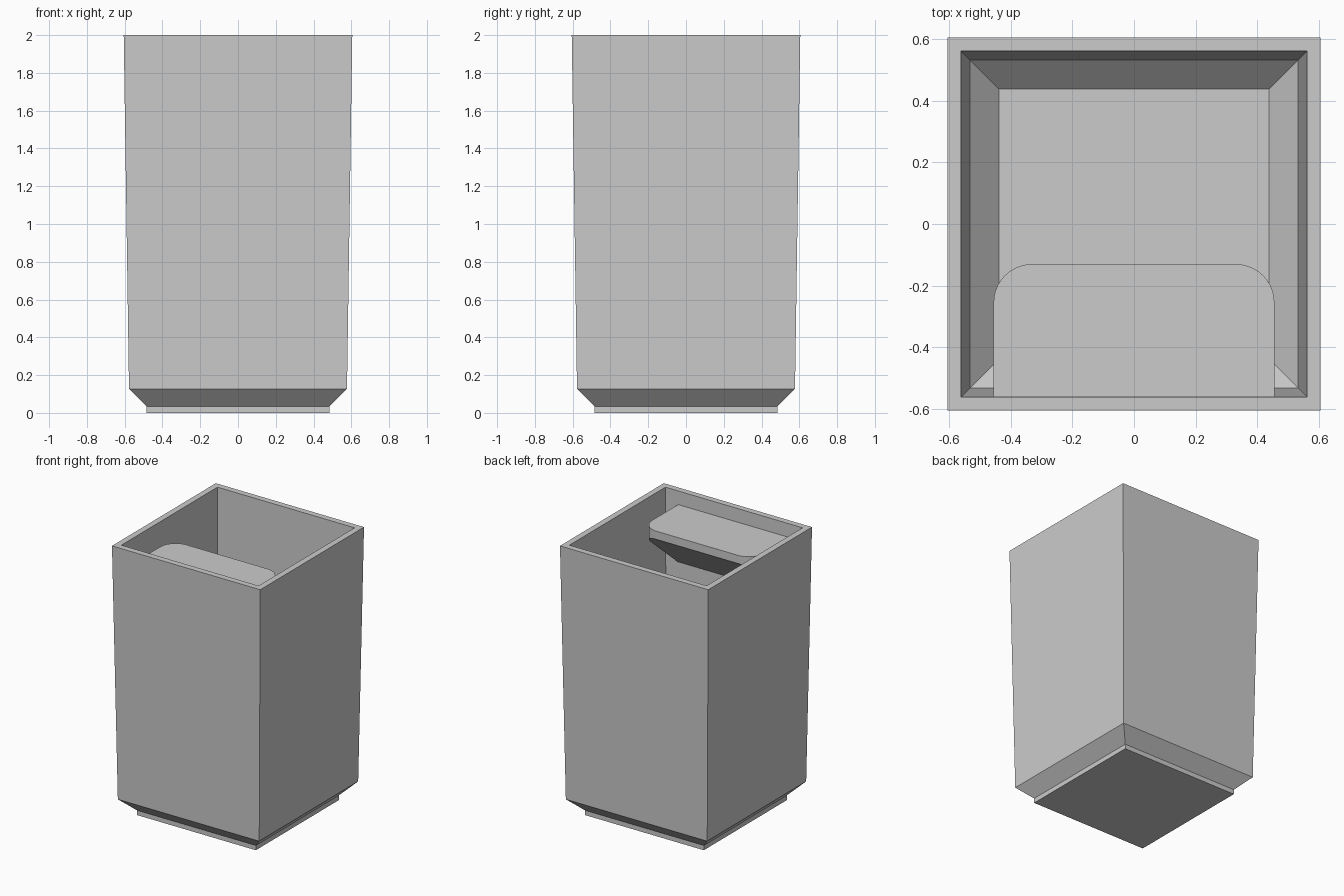
import bpy, bmesh
from math import sin, cos, pi
from mathutils import Vector

cube = bpy.data.objects.get("Cube")
if cube:
    bpy.data.objects.remove(cube, do_unlink=True)

grey = bpy.data.materials.new("plain_grey")
grey.use_nodes = True
grey.diffuse_color = (0.6, 0.6, 0.6, 1)
grey.node_tree.nodes["Principled BSDF"].inputs["Base Color"].default_value = (0.6, 0.6, 0.6, 1)


def finish(bm, name):
    bmesh.ops.recalc_face_normals(bm, faces=bm.faces)
    mesh = bpy.data.meshes.new(name)
    bm.to_mesh(mesh)
    bm.free()
    mesh.materials.append(grey)
    obj = bpy.data.objects.new(name, mesh)
    bpy.context.collection.objects.link(obj)
    return obj


# Hollow tapered bin: square rings from the foot, up the outside, down the inside
profile = [(0.485, 0), (0.485, 0.035), (0.577, 0.127), (0.605, 2),
           (0.56, 2), (0.532, 0.145), (0.437, 0.05)]
bm = bmesh.new()
rings = [[bm.verts.new((sx * half, sy * half, z))
          for sx, sy in ((-1, -1), (1, -1), (1, 1), (-1, 1))]
         for half, z in profile]
for low, high in zip(rings, rings[1:]):
    for i in range(4):
        j = (i + 1) % 4
        bm.faces.new((low[i], low[j], high[j], high[i]))
bm.faces.new(rings[0])
bm.faces.new(rings[-1])
finish(bm, "bin_body")

# Shelf with rounded inner corners, its underside sloping down to the front wall
half_w, wall_y, edge_y, radius = 0.455, -0.565, -0.13, 0.125
top_z, edge_z, root_z = 1.9, 1.84, 1.47
steps = 10
arc = [(half_w - radius + radius * cos(a), edge_y - radius + radius * sin(a))
       for a in (pi / 2 * i / steps for i in range(steps + 1))]
outline = [(half_w, wall_y)] + arc + [(-x, y) for x, y in reversed(arc)] + [(-half_w, wall_y)]

bm = bmesh.new()
top = bm.faces.new([bm.verts.new((x, y, top_z)) for x, y in outline])
side = bmesh.ops.extrude_face_region(bm, geom=[top], use_keep_orig=True)
slope = (edge_z - root_z) / (edge_y - wall_y)
for v in side["geom"]:
    if isinstance(v, bmesh.types.BMVert):
        v.co.z = root_z + slope * (v.co.y - wall_y)
shelf = finish(bm, "inner_shelf")

# Smooth the rounded shelf corners, keeping the other edges sharp
bpy.ops.object.select_all(action="DESELECT")
shelf.select_set(True)
bpy.context.view_layer.objects.active = shelf
bpy.ops.object.shade_smooth_by_angle(angle=pi / 6)
